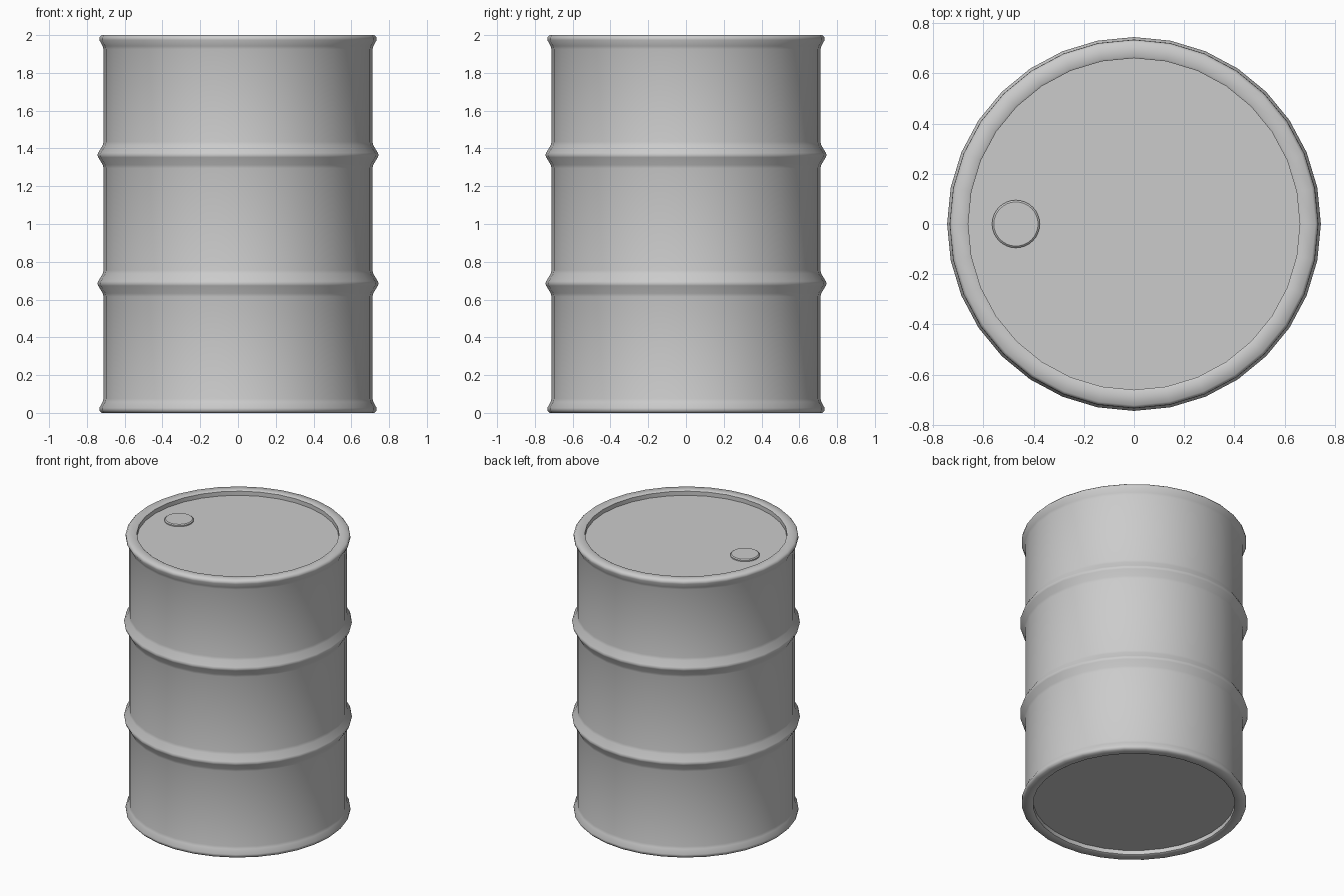
import bpy
from math import cos, sin, pi, radians

if "Cube" in bpy.data.objects:
    bpy.data.objects.remove(bpy.data.objects["Cube"])


def lathe(name, profile, centre=(0, 0, 0), sides=32, angle=50):
    """Spin an (r, z) profile round z; both ends are closed with flat caps."""
    verts = [(r * cos(2 * pi * i / sides), r * sin(2 * pi * i / sides), z)
             for r, z in profile for i in range(sides)]
    faces = []
    for k in range(len(profile) - 1):
        a, b = k * sides, (k + 1) * sides
        for i in range(sides):
            j = (i + 1) % sides
            faces.append((a + i, a + j, b + j, b + i))
    last = (len(profile) - 1) * sides
    faces.append(tuple(reversed(range(sides))))
    faces.append(tuple(range(last, last + sides)))
    mesh = bpy.data.meshes.new(name)
    mesh.from_pydata(verts, [], faces)
    ob = bpy.data.objects.new(name, mesh)
    ob.location = centre
    bpy.context.collection.objects.link(ob)
    bpy.context.view_layer.objects.active = ob
    ob.select_set(True)
    bpy.ops.object.shade_smooth_by_angle(angle=radians(angle))
    ob.select_set(False)
    return ob


BODY, RIM, RIB, LID = 0.712, 0.734, 0.744, 0.66
RECESS = 0.035

# Lower rim with recessed base
profile = [(LID, RECESS), (LID, 0.005), (0.668, 0), (0.722, 0),
           (0.733, 0.012), (RIM, 0.026), (0.717, 0.058), (BODY, 0.075)]

# Two rolled ribs round the wall
for z in (0.685, 1.365):
    profile += [(BODY, z - 0.07), (0.716, z - 0.052), (0.74, z - 0.012),
                (RIB, z), (0.74, z + 0.012), (0.716, z + 0.052), (BODY, z + 0.07)]

# Upper rim with recessed lid
profile += [(BODY, 1.925), (0.717, 1.942), (RIM, 1.974), (0.733, 1.988),
            (0.722, 2.0), (0.668, 2.0), (LID, 1.995), (LID, 2 - RECESS)]
lathe("drum_body", profile)

# Filler cap on the lid
lathe("filler_cap", [(0.095, -0.005), (0.095, 0.008), (0.088, 0.014)],
      centre=(-0.47, 0, 2 - RECESS), angle=30)
